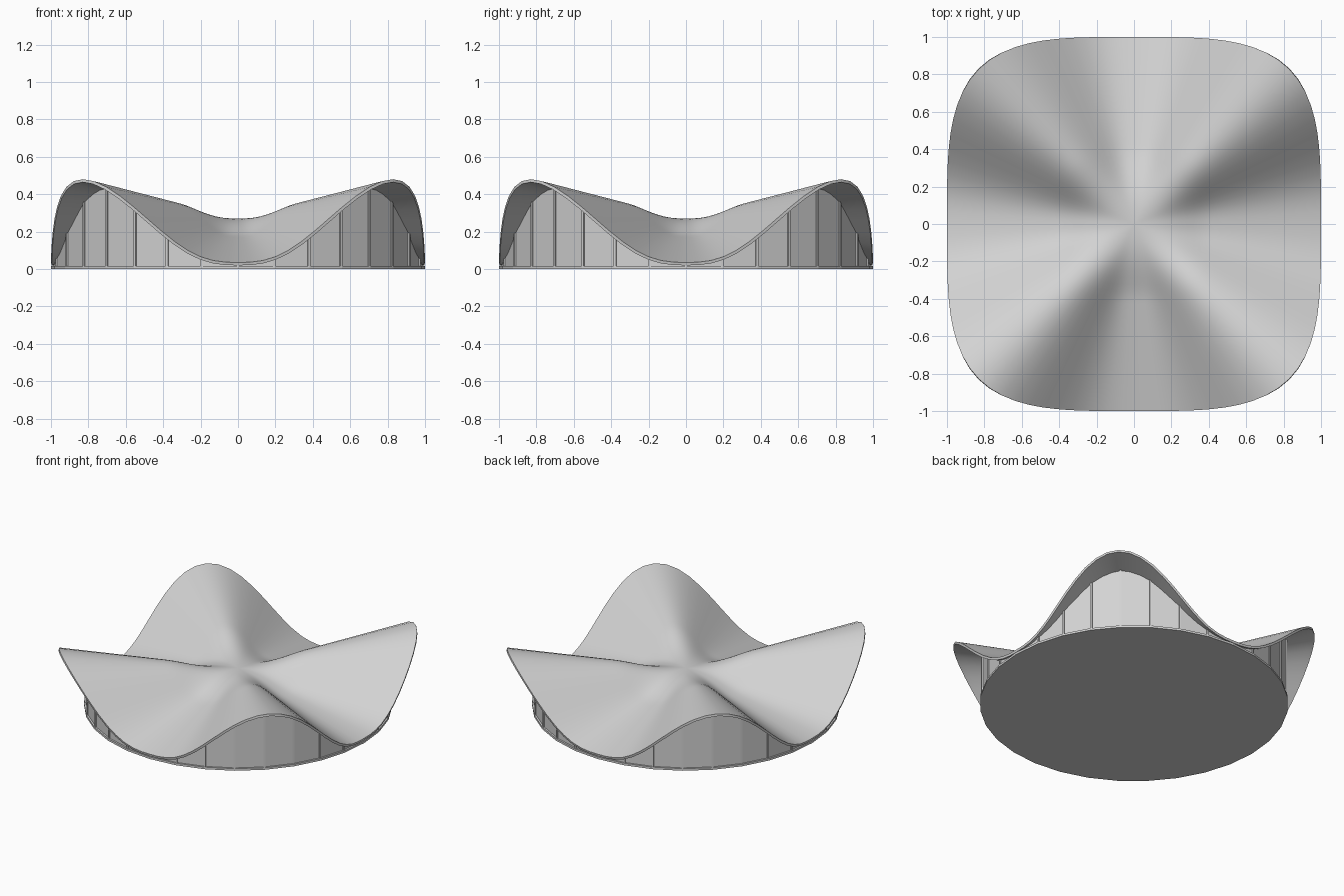
import bpy, bmesh, math
from math import sin, cos, tau

if "Cube" in bpy.data.objects:
    bpy.data.objects.remove(bpy.data.objects["Cube"], do_unlink=True)

SIDES = 32          # wall panels
THICK = 0.016       # roof shell
CENTRE, LOW, HIGH = 0.27, 0.035, 0.48

grey = bpy.data.materials.new("light grey")
grey.use_nodes = True
colour = (0.65, 0.65, 0.65, 1)
grey.diffuse_color = colour
grey.node_tree.nodes["Principled BSDF"].inputs["Base Color"].default_value = colour


def finish(bm, name, smooth=False):
    bmesh.ops.recalc_face_normals(bm, faces=bm.faces)
    mesh = bpy.data.meshes.new(name)
    bm.to_mesh(mesh)
    bm.free()
    mesh.materials.append(grey)
    obj = bpy.data.objects.new(name, mesh)
    bpy.context.collection.objects.link(obj)
    for p in mesh.polygons:
        p.use_smooth = smooth
    return obj


def outline(a):
    # rounded square plan
    n = 3.7
    return (abs(cos(a)) ** n + abs(sin(a)) ** n) ** (-1 / n)


def roof_z(a, t):
    # four raised corners and four low sides, eased flat at the centre
    edge = LOW + (HIGH - LOW) * ((1 - cos(4 * a)) / 2) ** 1.4
    s = min(t / 0.4, 1)
    return CENTRE + (edge - CENTRE) * t * s * s * (3 - 2 * s)


def under_roof(x, y):
    a = math.atan2(y, x)
    return roof_z(a, math.hypot(x, y) / outline(a)) - THICK * 0.8


# Roof shell
bm = bmesh.new()
segs, rings = 96, 28
middle = bm.verts.new((0, 0, CENTRE))
previous = None
for j in range(1, rings + 1):
    t = j / rings
    ring = []
    for i in range(segs):
        a = tau * i / segs
        r = outline(a) * t
        ring.append(bm.verts.new((r * cos(a), r * sin(a), roof_z(a, t))))
    for i in range(segs):
        k = (i + 1) % segs
        if previous:
            bm.faces.new((previous[i], ring[i], ring[k], previous[k]))
        else:
            bm.faces.new((middle, ring[i], ring[k]))
    previous = ring
roof = finish(bm, "roof", True)
if roof.data.polygons[0].normal.z < 0:
    roof.data.flip_normals()
shell = roof.modifiers.new("thickness", "SOLIDIFY")
shell.thickness = THICK
shell.offset = -1
bpy.context.view_layer.objects.active = roof
roof.select_set(True)
bpy.ops.object.modifier_apply(modifier=shell.name)
bpy.ops.object.shade_smooth_by_angle(angle=math.radians(40))

# Floor slab
bm = bmesh.new()
rim = [bm.verts.new((cos(tau * i / SIDES), sin(tau * i / SIDES), 0)) for i in range(SIDES)]
face = bm.faces.new(rim)
new = bmesh.ops.extrude_face_region(bm, geom=[face])["geom"]
bmesh.ops.translate(bm, vec=(0, 0, 0.015),
                    verts=[v for v in new if isinstance(v, bmesh.types.BMVert)])
finish(bm, "floor_slab")

# Flat wall panels with tops cut to the roof
bm = bmesh.new()
radius, steps = 0.988, 5
for i in range(SIDES):
    a, b = tau * i / SIDES, tau * (i + 1) / SIDES
    pairs = []
    for s in range(steps + 1):
        f = s / steps
        x = radius * (cos(a) * (1 - f) + cos(b) * f)
        y = radius * (sin(a) * (1 - f) + sin(b) * f)
        pairs.append((bm.verts.new((x, y, 0.01)), bm.verts.new((x, y, under_roof(x, y)))))
    for p, q in zip(pairs, pairs[1:]):
        bm.faces.new((p[0], q[0], q[1], p[1]))
bmesh.ops.remove_doubles(bm, verts=bm.verts, dist=0.0001)
finish(bm, "wall_panels")

# Slim posts between the panels
bm = bmesh.new()
half = 0.006
for i in range(SIDES):
    a = tau * i / SIDES
    ends = []
    for r, w in ((0.982, -half), (0.995, -half), (0.995, half), (0.982, half)):
        x, y = r * cos(a) - w * sin(a), r * sin(a) + w * cos(a)
        ends.append((bm.verts.new((x, y, 0.01)), bm.verts.new((x, y, under_roof(x, y)))))
    for k in range(4):
        p, q = ends[k], ends[(k + 1) % 4]
        bm.faces.new((p[0], q[0], q[1], p[1]))
    bm.faces.new([e[1] for e in ends])
    bm.faces.new([e[0] for e in reversed(ends)])
finish(bm, "wall_posts")
